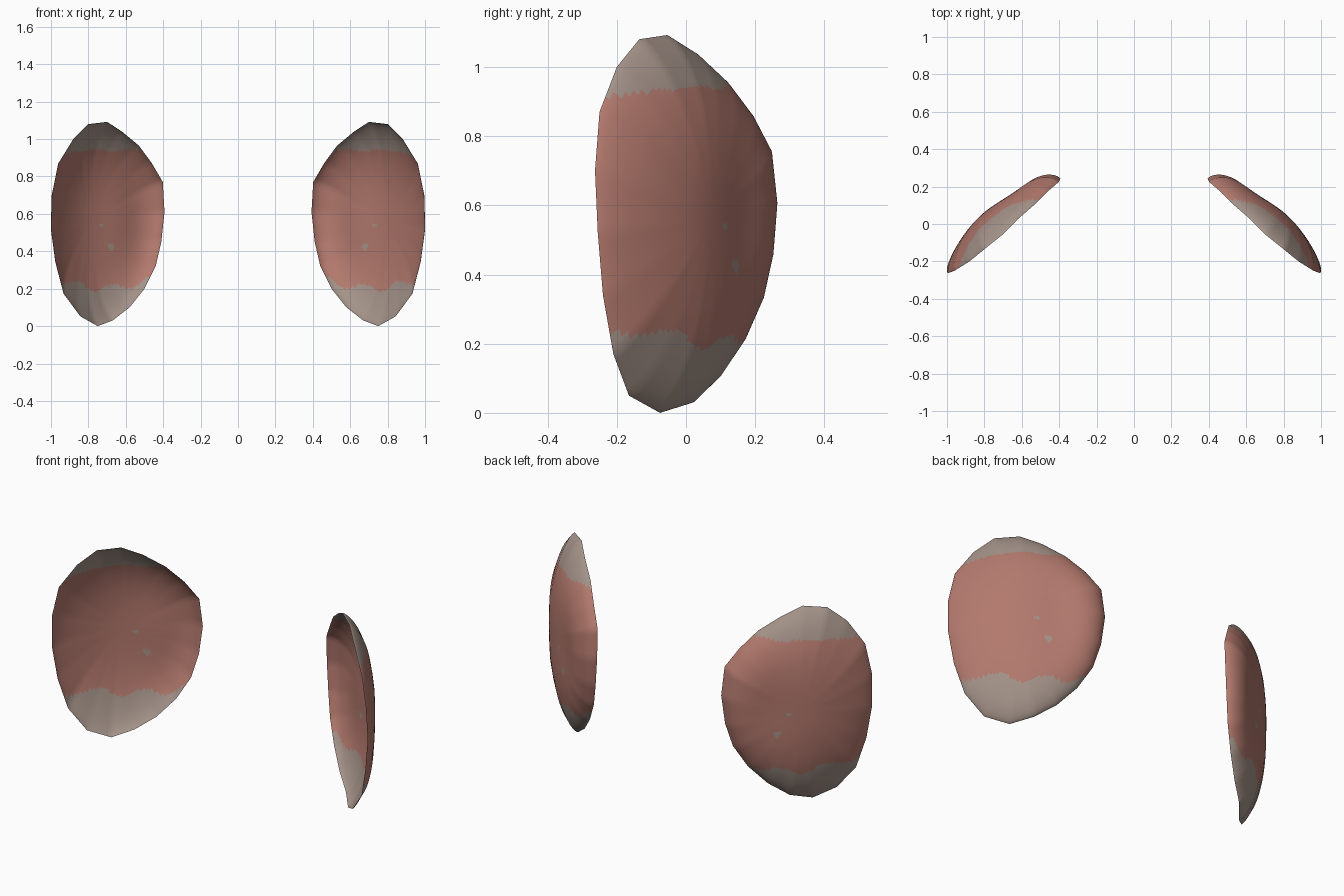
import bpy, bmesh, math
from mathutils import Vector

if "Cube" in bpy.data.objects:
    bpy.data.objects.remove(bpy.data.objects["Cube"])


def material(name, rgb):
    m = bpy.data.materials.new(name)
    m.diffuse_color = (*rgb, 1)
    m.use_nodes = True
    m.node_tree.nodes["Principled BSDF"].inputs["Base Color"].default_value = m.diffuse_color
    return m


GREY = material("warm grey", (0.365, 0.287, 0.247))
PINK = material("dusty pink", (0.45, 0.192, 0.155))

# Rim outline of one shell (x, y, z)
OUTLINE = [(.70, -.055, 1.092), (.80, -.135, 1.08), (.88, -.20, 1.0), (.96, -.25, .87),
           (.995, -.263, .70), (1.0, -.255, .52), (.975, -.24, .34), (.93, -.21, .17),
           (.84, -.165, .05), (.75, -.075, 0), (.67, .02, .03), (.58, .09, .10),
           (.50, .155, .20), (.44, .205, .32), (.41, .232, .45), (.393, .243, .61),
           (.402, .225, .77), (.46, .175, .87), (.53, .105, .965), (.62, .027, 1.04)]
NORMAL = Vector((.659, .753, 0))      # direction the shell bulges
SPLIT, RINGS = 6, 40


def plane_y(x):
    return .24 - .875 * (x - .393)


CENTRE = Vector((.70, plane_y(.70), .56))
SPOTS = [(.678, .425, .016, .018), (.73, .54, .010, .010)]   # x, z, radii


def shell_point(rim, s):
    """Point at fraction s from shell centre (0) to rim (1)."""
    on_plane = Vector((rim.x, plane_y(rim.x), rim.z))
    flat = CENTRE.lerp(on_plane, s)
    flat.y += (rim.y - on_plane.y) * s ** 4
    d = (on_plane - CENTRE).normalized()
    side = d.x / .753                   # -1 inner edge, +1 outer edge
    p, e = 2.5 - .5 * side, .68 + .12 * side
    depth = .137 * max(0, 1 - s ** p) ** e
    # shallow dent towards the inner edge
    depth -= .022 * math.exp(-((flat.x - .56) / .10) ** 2 - ((flat.z - .55) / .25) ** 2)\
        * (1 - s ** 6)
    return flat + NORMAL * max(depth, 0)


def is_pink(c):
    """Pink middle band with wavy limits and two tiny grey spots."""
    x, z = abs(c.x), c.z
    if any(((x - a) / r) ** 2 + ((z - b) / q) ** 2 < 1 for a, b, r, q in SPOTS):
        return False
    wave = math.cos(2 * math.pi * (x - .67) / .19)
    low = .205 + .06 * ((x - .72) / .3) ** 2 + .02 * wave
    low += .7 * max(0, x - .93) + 8 * max(0, x - .98)
    high = .94 - .5 * max(0, x - .87) - 2 * max(0, x - .97) - .008 * wave
    return low < z < high


def ear_shell(name, sign):
    rim = []
    for i, a in enumerate(OUTLINE):
        b = OUTLINE[(i + 1) % len(OUTLINE)]
        rim += [Vector(a).lerp(Vector(b), k / SPLIT) for k in range(SPLIT)]
    bm = bmesh.new()

    def vert(p):
        return bm.verts.new((p.x * sign, p.y, p.z))

    middle = vert(shell_point(rim[0], 0))
    # rings crowd towards the rim, where the wall is steep
    rings = [[vert(shell_point(r, 1 - (1 - j / RINGS) ** 1.5)) for r in rim]
             for j in range(1, RINGS + 1)]
    n = len(rim)
    for i in range(n):
        k = (i + 1) % n
        bm.faces.new((middle, rings[0][i], rings[0][k]))
        for a, b in zip(rings, rings[1:]):
            bm.faces.new((a[i], b[i], b[k], a[k]))
    bm.normal_update()
    out = Vector((NORMAL.x * sign, NORMAL.y, 0))
    bm.faces.ensure_lookup_table()
    if bm.faces[0].normal.dot(out) < 0:
        bmesh.ops.reverse_faces(bm, faces=bm.faces[:])
    for f in bm.faces:
        f.smooth = True
        f.material_index = int(is_pink(f.calc_center_median()))
    me = bpy.data.meshes.new(name)
    bm.to_mesh(me)
    bm.free()
    me.materials.append(GREY)
    me.materials.append(PINK)
    bpy.context.collection.objects.link(bpy.data.objects.new(name, me))


# Two mirrored, open bowl-shaped shells
ear_shell("right_shell", 1)
ear_shell("left_shell", -1)
